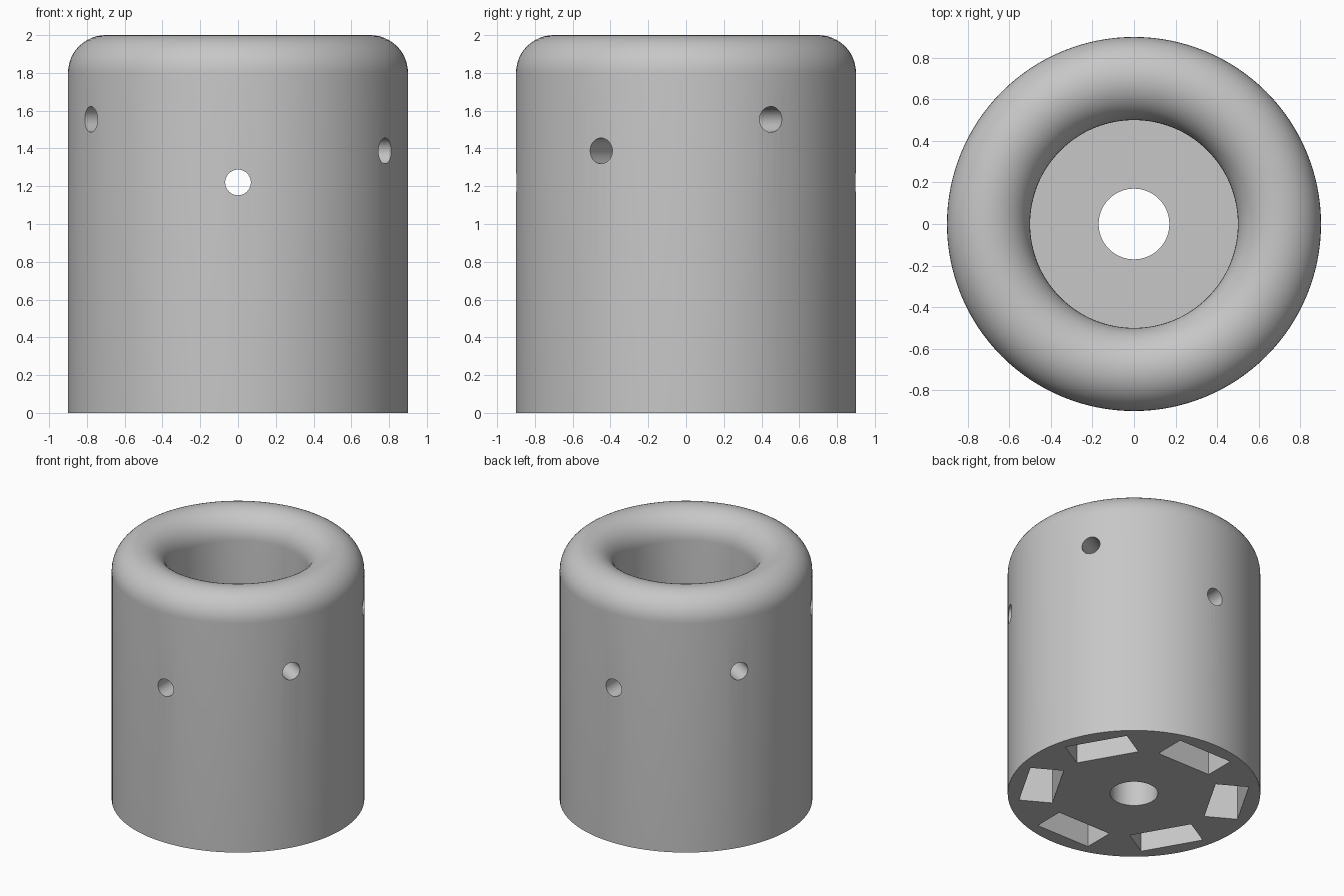
import bpy
import bmesh
import math
from mathutils import Matrix, Vector

default = bpy.data.objects.get("Cube")
if default:
    bpy.data.objects.remove(default, do_unlink=True)

OUTER, BORE, AXLE = 0.90, 0.50, 0.17    # radii
HEIGHT, FLOOR, POCKET_DEPTH = 2.0, 0.60, 0.40
RIM = (OUTER - BORE) / 2                # full round on the rim
SEGMENTS = 128

# One plain grey material
grey = bpy.data.materials.new("plain grey")
grey.use_nodes = True
colour = (0.57, 0.57, 0.57, 1)
grey.diffuse_color = colour
grey.node_tree.nodes["Principled BSDF"].inputs["Base Color"].default_value = colour


def new_object(name, bm):
    mesh = bpy.data.meshes.new(name)
    bmesh.ops.recalc_face_normals(bm, faces=bm.faces)
    bm.to_mesh(mesh)
    bm.free()
    mesh.materials.append(grey)
    obj = bpy.data.objects.new(name, mesh)
    bpy.context.collection.objects.link(obj)
    return obj


# Sleeve body: closed cross-section revolved about z
profile = [(AXLE, 0), (OUTER, 0)]
for i in range(25):
    a = math.pi * i / 24
    profile.append((OUTER - RIM + RIM * math.cos(a), HEIGHT - RIM + RIM * math.sin(a)))
profile += [(BORE, FLOOR), (AXLE, FLOOR)]

bm = bmesh.new()
verts = [bm.verts.new((r, 0, z)) for r, z in profile]
edges = [bm.edges.new((verts[i], verts[(i + 1) % len(verts)])) for i in range(len(verts))]
bmesh.ops.spin(bm, geom=verts + edges, cent=(0, 0, 0), axis=(0, 0, 1),
               angle=math.tau, steps=SEGMENTS, use_merge=True)
bmesh.ops.remove_doubles(bm, verts=bm.verts, dist=1e-5)
body = new_object("sleeve_body", bm)

# Cutters: six radial holes stepping upward, six rectangular base pockets
bm = bmesh.new()
for i in range(6):
    turn = Matrix.Rotation(math.radians(-90 + 60 * i), 4, 'Z')
    z = 1.22 + 0.167 * (i % 3)
    place = turn @ Matrix.Translation((0.70, 0, z)) @ Matrix.Rotation(math.pi / 2, 4, 'Y')
    bmesh.ops.create_cone(bm, cap_ends=True, segments=40, radius1=0.068, radius2=0.068,
                          depth=0.70, matrix=place)
    size = Matrix.Diagonal(Vector((0.24, 0.466, 2 * POCKET_DEPTH, 1)))
    bmesh.ops.create_cube(bm, size=1, matrix=turn @ Matrix.Translation((0.67, 0, 0)) @ size)
cutter = new_object("hole_cutter", bm)
cutter.hide_render = True

# Cut, then discard the cutter
cut = body.modifiers.new("holes", 'BOOLEAN')
cut.operation = 'DIFFERENCE'
cut.solver = 'EXACT'
cut.object = cutter
bpy.ops.object.select_all(action='DESELECT')
body.select_set(True)
bpy.context.view_layer.objects.active = body
bpy.ops.object.modifier_apply(modifier=cut.name)
bpy.data.objects.remove(cutter, do_unlink=True)

# Smooth walls with crisp hole and base edges
bpy.ops.object.shade_smooth_by_angle(angle=math.radians(30))
